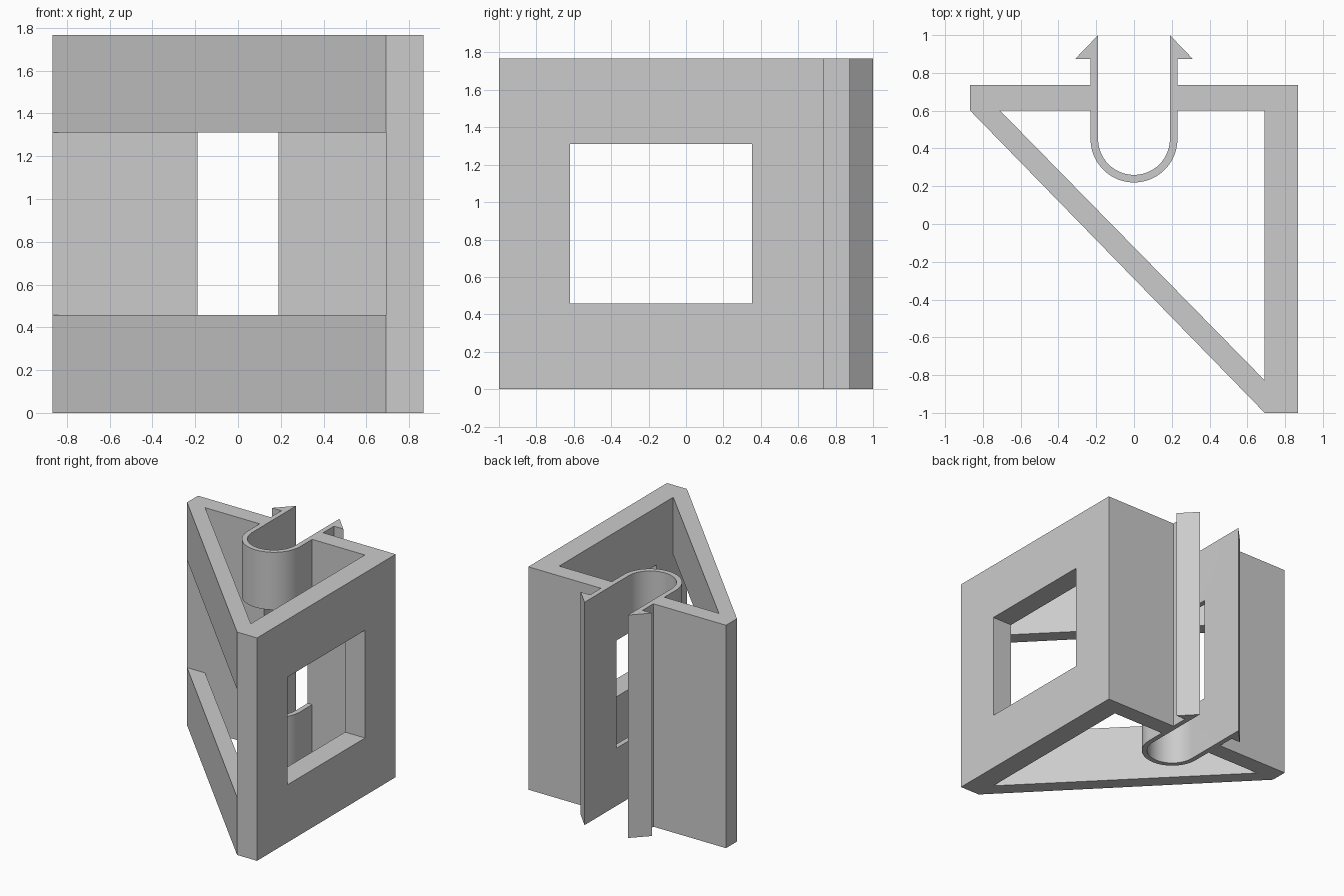
import bpy, bmesh
from math import cos, sin, pi

cube = bpy.data.objects.get("Cube")
if cube:
    bpy.data.objects.remove(cube, do_unlink=True)

HEIGHT = 1.767
HALF = 0.867                      # half width of the frame
WALL_IN, BACK_IN, BACK_OUT = 0.692, 0.6, 0.737
R_IN, R_OUT, ARC_Y = 0.19, 0.23, 0.45
HOOK_X, HOOK_Y = 0.312, 0.873
BAND = (0.457, 1.311)             # height range of the openings

grey = bpy.data.materials.new("plain grey")
grey.use_nodes = True
colour = (0.6, 0.6, 0.6, 1)
grey.diffuse_color = colour
grey.node_tree.nodes["Principled BSDF"].inputs["Base Color"].default_value = colour


def select_only(obj):
    bpy.ops.object.select_all(action='DESELECT')
    obj.select_set(True)
    bpy.context.view_layer.objects.active = obj


def prism(name, loops, z0, z1):
    """Extrude closed outlines upward; inner outlines become holes."""
    curve = bpy.data.curves.new(name, 'CURVE')
    curve.dimensions = '2D'
    curve.fill_mode = 'BOTH'
    curve.extrude = (z1 - z0) / 2
    for loop in loops:
        spline = curve.splines.new('POLY')
        spline.points.add(len(loop) - 1)
        for point, (x, y) in zip(spline.points, loop):
            point.co = (x, y, 0, 1)
        spline.use_cyclic_u = True
    obj = bpy.data.objects.new(name, curve)
    bpy.context.collection.objects.link(obj)
    select_only(obj)
    bpy.ops.object.convert(target='MESH')
    obj = bpy.context.view_layer.objects.active
    bm = bmesh.new()
    bm.from_mesh(obj.data)
    bmesh.ops.translate(bm, verts=bm.verts, vec=(0, 0, (z0 + z1) / 2))
    bmesh.ops.remove_doubles(bm, verts=bm.verts, dist=0.0001)
    bmesh.ops.recalc_face_normals(bm, faces=bm.faces)
    bm.to_mesh(obj.data)
    bm.free()
    return obj


def rectangle(x0, x1, y0, y1):
    return [(x0, y0), (x1, y0), (x1, y1), (x0, y1)]


def arc(radius, steps=32):
    """Lower half circle of the clip, from left to right."""
    return [(radius * cos(pi + pi * i / steps), ARC_Y + radius * sin(pi + pi * i / steps))
            for i in range(steps + 1)]


# Triangular frame with the hooked U clip in its back wall
hook = [(R_OUT, BACK_OUT), (R_OUT, HOOK_Y), (HOOK_X, HOOK_Y), (R_IN, 1)]
outer = [(-HALF, BACK_IN), (-HALF, BACK_OUT)]
outer += [(-x, y) for x, y in hook]
outer += arc(R_IN)
outer += hook[::-1]
outer += [(HALF, BACK_OUT), (HALF, -1), (WALL_IN, -1)]
inner = [(-0.709, BACK_IN), (-R_OUT, BACK_IN)] + arc(R_OUT)
inner += [(R_OUT, BACK_IN), (WALL_IN, BACK_IN), (WALL_IN, -0.828)]
frame = prism("clip_frame", [outer, inner], 0, HEIGHT)

# Openings: the middle of the sloping wall and clip, and the side window
cutters = [
    prism("slope_cutter", [rectangle(-1, WALL_IN, -1.2, BACK_IN)], *BAND),
    prism("window_cutter", [rectangle(0.5, 1, -0.62, 0.353)], *BAND),
]
for cutter in cutters:
    cutter.hide_render = True
    select_only(frame)
    mod = frame.modifiers.new(cutter.name, 'BOOLEAN')
    mod.operation = 'DIFFERENCE'
    mod.solver = 'EXACT'
    mod.object = cutter
    bpy.ops.object.modifier_apply(modifier=mod.name)
    bpy.data.objects.remove(cutter, do_unlink=True)

frame.data.materials.clear()
frame.data.materials.append(grey)
select_only(frame)
bpy.ops.object.shade_smooth_by_angle(angle=pi / 6)
